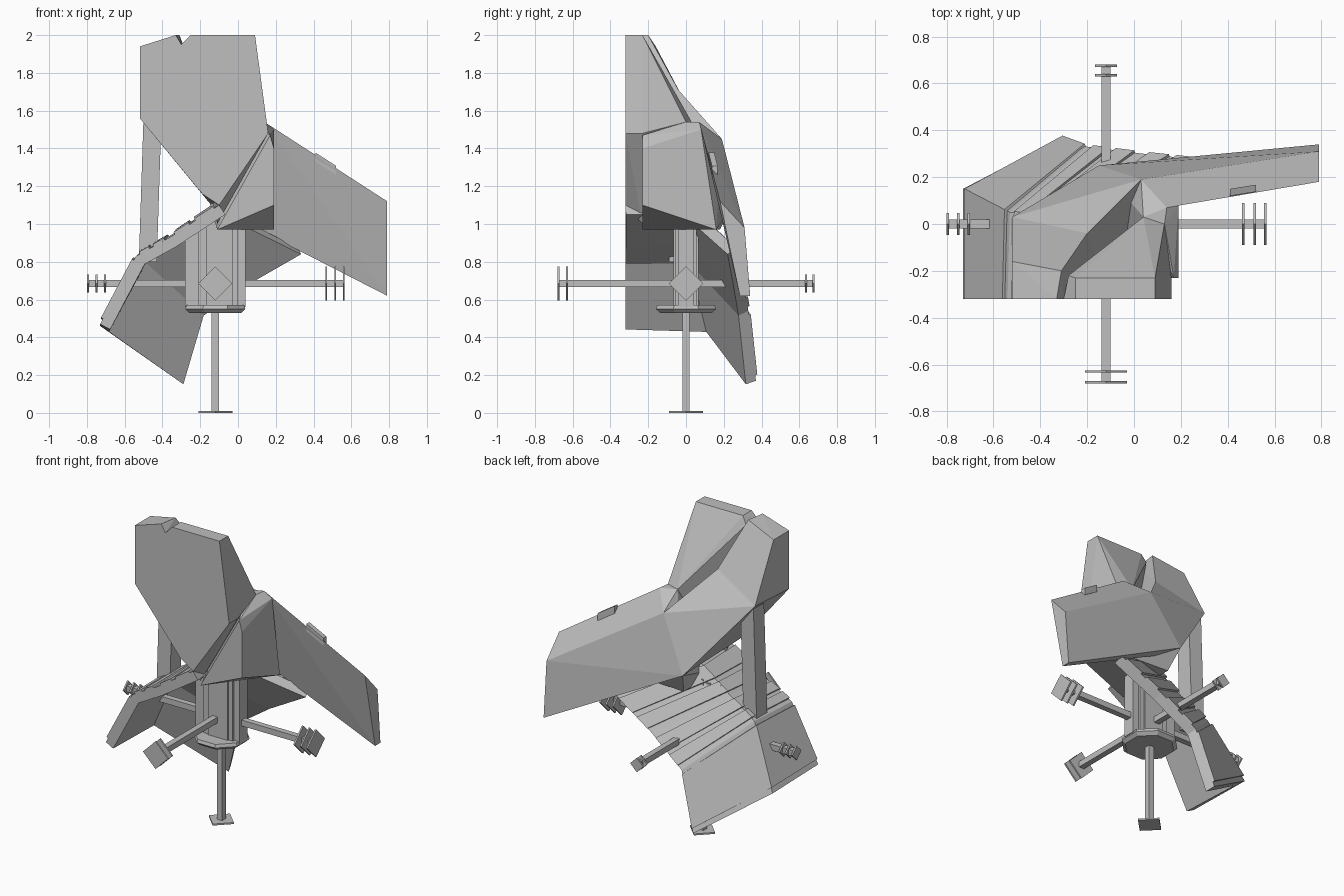
import bpy, bmesh, math
from mathutils import Vector

if "Cube" in bpy.data.objects:
    bpy.data.objects.remove(bpy.data.objects["Cube"])

grey = bpy.data.materials.new("hull_grey")
grey.diffuse_color = (0.52, 0.52, 0.52, 1)
grey.use_nodes = True
grey.node_tree.nodes["Principled BSDF"].inputs["Base Color"].default_value = grey.diffuse_color


def finish(name, bm):
    bmesh.ops.recalc_face_normals(bm, faces=bm.faces[:])
    me = bpy.data.meshes.new(name)
    bm.to_mesh(me)
    bm.free()
    ob = bpy.data.objects.new(name, me)
    me.materials.append(grey)
    bpy.context.collection.objects.link(ob)
    return ob


def hull(name, pts):
    """Faceted block spanned by a few corner points."""
    bm = bmesh.new()
    for p in pts:
        bm.verts.new(p)
    res = bmesh.ops.convex_hull(bm, input=bm.verts[:])
    junk = {v for v in res["geom_interior"] + res["geom_unused"]
            if isinstance(v, bmesh.types.BMVert)}
    bmesh.ops.delete(bm, geom=list(junk), context='VERTS')
    bmesh.ops.dissolve_limit(bm, angle_limit=math.radians(2),
                             verts=bm.verts[:], edges=bm.edges[:])
    return finish(name, bm)


def box(name, lo, hi):
    return hull(name, [(x, y, z) for x in (lo[0], hi[0])
                       for y in (lo[1], hi[1]) for z in (lo[2], hi[2])])


def ring(r, z, n=8, cx=-0.12):
    return [(cx + r * math.cos(math.tau * (i + .5) / n),
             r * math.sin(math.tau * (i + .5) / n), z) for i in range(n)]


# shared corners of the faceted body
Y = -0.32
C, D = (-.2, -.04, 1.71), (-.52, .03, 1.58)
F, G = (.03, .19, 1.45), (-.15, .25, 1.11)
T, U, V = (.14, .07, 1.54), (.13, 0, 1.54), (.04, .03, 1.54)
low = [(-.19, Y, 1.16), (-.1, Y, 1.1)]

# upper body
hull("upper_left_block", [(-.52, Y, 1.94), (-.52, -.16, 1.94), (-.33, Y, 2), (-.31, -.2, 2),
                          (-.30, Y, 1.95), C, D, (-.52, Y, 1.56)] + low)
hull("upper_left_shoulder", [C, D, F, G, (-.52, Y, 1.56)] + low)
hull("upper_right_block", [(-.25, Y, 2), (-.25, -.23, 2), (.09, Y, 2), (.09, -.23, 2),
                           (-.30, Y, 1.95), (-.28, -.22, 1.95), U, V, (.16, Y, 1.48),
                           (.16, -.23, 1.48), (-.1, Y, 1.1), (-.11, -.23, 1.0)])
hull("core_block", [T, U, V, F, G, (.17, -.23, 1.47), (.19, -.23, 1.4), (.19, -.23, 1.1),
                    (-.11, -.23, .97), (.19, .16, .97), (-.11, .18, .97), (.19, .08, 1.5)])

# right wing and its small edge plate
hull("right_wing", [T, F, G, (.79, .18, 1.12), (.79, .31, .98), (.79, .34, .62),
                    (.79, .285, .62), (-.05, .19, 1.05)])
hull("wing_edge_plate", [(x, y + (x - .41) * .16, z - (x - .41) * .64)
                         for x in (.41, .52) for y in (.12, .15) for z in (1.33, 1.378)])

# lower shell: stations of (front edge, knee, low edge)
stations = [((-.73, Y, .47), (-.73, .15, .46), (-.31, .37, .17)),
            ((-.54, Y, .83), (-.53, .05, .84), (-.2, .33, .54)),
            ((-.36, Y, .93), (-.34, .03, .95), (.04, .3, .71)),
            ((-.1, Y, 1.1), (-.12, .02, 1.1), (.32, .27, .87))]


def station(t):
    i = min(int(t), 2)
    return [Vector(a).lerp(Vector(b), t - i) for a, b in zip(stations[i], stations[i + 1])]


def shell(name, ts, thick, offset):
    bm = bmesh.new()
    rows = [[bm.verts.new(p) for p in station(t)] for t in ts]
    for a, b in zip(rows, rows[1:]):
        for k in range(2):
            bm.faces.new((a[k], a[k + 1], b[k + 1], b[k]))
    bmesh.ops.recalc_face_normals(bm, faces=bm.faces[:])
    bm.normal_update()
    # outward is up and to the left
    if sum((f.normal.dot(Vector((-.6, .5, .6))) for f in bm.faces)) < 0:
        bmesh.ops.reverse_faces(bm, faces=bm.faces[:])
    me = bpy.data.meshes.new(name)
    bm.to_mesh(me)
    bm.free()
    me.materials.append(grey)
    ob = bpy.data.objects.new(name, me)
    bpy.context.collection.objects.link(ob)
    mod = ob.modifiers.new("thickness", 'SOLIDIFY')
    mod.thickness, mod.offset = thick, offset
    mod.use_even_offset = True


shell("lower_shell", [0, 1, 2, 3], 0.06, -1)
for i, (a, b) in enumerate([(.08, .94), (1.12, 1.4), (1.52, 1.85), (2.1, 2.4), (2.52, 2.9)]):
    shell(f"shell_plate_{i}", [a, b], 0.012, 1)

# leaning post between upper block and shell
hull("left_post", [(x, y, 1.57) for x in (-.5, -.405) for y in (-.09, .02)]
     + [(x, y, .8) for x in (-.525, -.43) for y in (-.09, .02)])

# hub column and flange
box("hub_column", (-.17, -.065, .56), (-.03, .065, 1.02))
box("hub_side", (-.28, -.04, .56), (.04, .04, 1.0))
box("hub_middle", (-.21, -.055, .56), (0, .055, 1.0))
hull("hub_flange", ring(.165, .57) + ring(.172, .55) + ring(.15, .53))


# arms with diamond sensor plates, built along a unit direction
def arm(name, d, length, plates, r):
    d = Vector(d)
    u = Vector((0, 0, 1)) if abs(d.z) < .5 else Vector((1, 0, 0))
    w = d.cross(u)
    c = Vector((-.12, 0, .685))
    s = .019
    hull(name, [c + d * t + u * a + w * b for t in (.02, length)
                for a in (-s, s) for b in (-s, s)])
    for i, t in enumerate(plates):
        hull(f"{name}_plate_{i}", [c + d * (t + e) + v for e in (-.005, .005)
                                   for v in (u * r, -u * r, w * r, -w * r)])


arm("left_arm", (-1, 0, 0), .68, (.585, .63, .675), .047)
arm("right_arm", (1, 0, 0), .68, (.587, .635, .68), .09)
arm("front_arm", (0, -1, 0), .675, (.63, .675), .09)
arm("back_arm", (0, 1, 0), .675, (.635, .675), .047)
arm("lower_mast", (0, 0, -1), .68, (.68,), .09)
